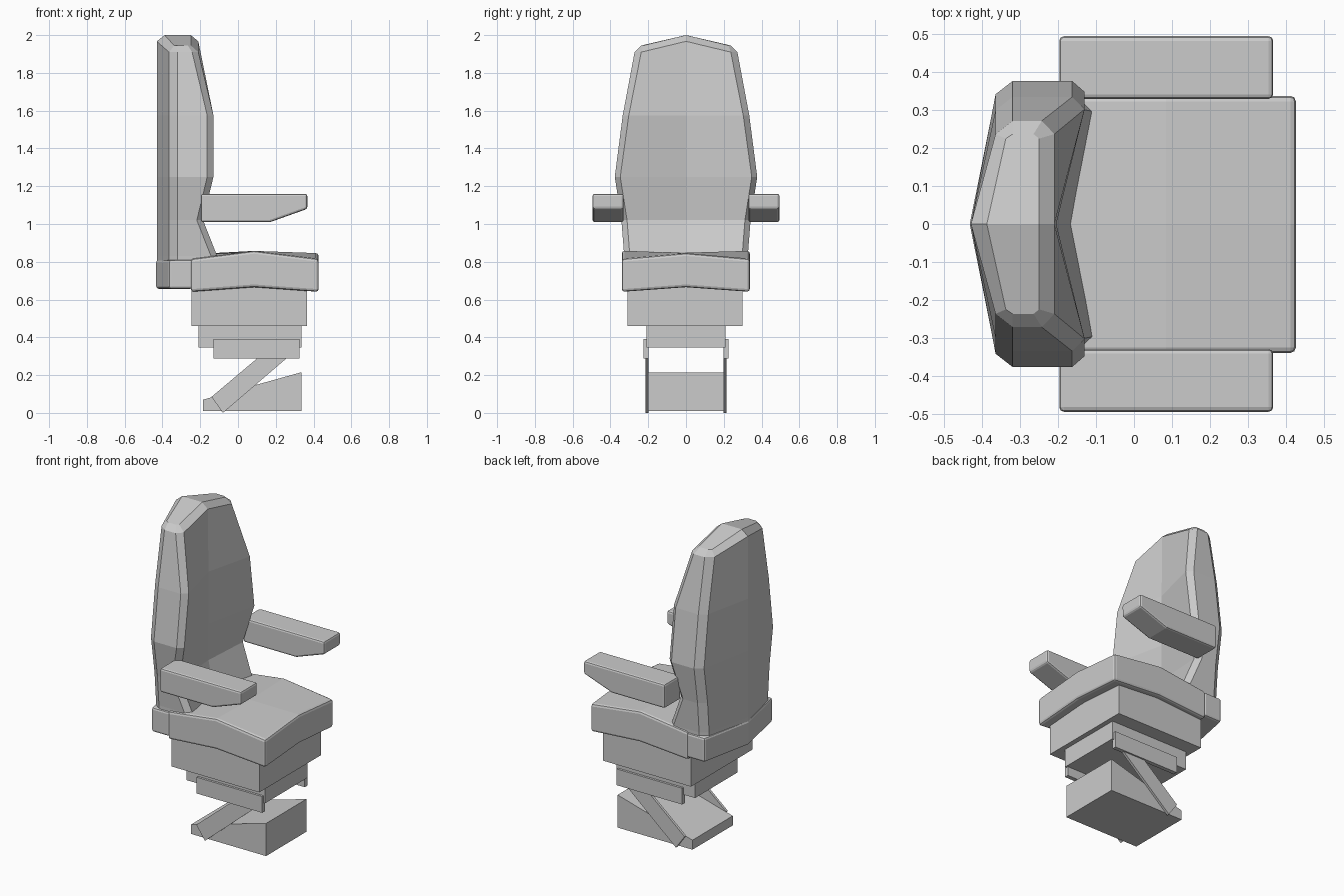
import bpy, bmesh
from math import radians

if "Cube" in bpy.data.objects:
    bpy.data.objects.remove(bpy.data.objects["Cube"])


def make(name, verts, faces, bevel=0.0, mirror=False):
    me = bpy.data.meshes.new(name)
    me.from_pydata(verts, [], faces)
    bm = bmesh.new()
    bm.from_mesh(me)
    bmesh.ops.recalc_face_normals(bm, faces=bm.faces)
    bm.to_mesh(me)
    bm.free()
    ob = bpy.data.objects.new(name, me)
    bpy.context.collection.objects.link(ob)
    if mirror:
        m = ob.modifiers.new("mirror", 'MIRROR')
        m.use_axis = (False, True, False)
        m.merge_threshold = 0.0005
    if bevel:
        b = ob.modifiers.new("bevel", 'BEVEL')
        b.width = bevel
        b.segments = 2
        b.limit_method = 'ANGLE'
        b.angle_limit = radians(35)
    return ob


def prism(name, outline, lo, hi, axis='Y', **kw):
    """Extrude an outline: XZ points along Y, or XY points along Z."""
    n = len(outline)
    if axis == 'Y':
        verts = [(a, t, b) for t in (lo, hi) for a, b in outline]
    else:
        verts = [(a, b, t) for t in (lo, hi) for a, b in outline]
    faces = [tuple(range(n)), tuple(range(n, 2 * n))]
    faces += [(i, (i + 1) % n, n + (i + 1) % n, n + i) for i in range(n)]
    return make(name, verts, faces, **kw)


def box(name, x0, x1, y0, y1, z0, z1, **kw):
    return prism(name, [(x0, z0), (x1, z0), (x1, z1), (x0, z1)], y0, y1, **kw)


# Floor wedge and suspension
prism("base_wedge", [(-0.185, 0.01), (0.335, 0.01), (0.335, 0.215), (-0.185, 0.07)], -0.2, 0.2)
prism("suspension_arm", [(-0.08, 0.0), (0.27, 0.3), (0.115, 0.3), (-0.14, 0.085)],
      0.198, 0.214, mirror=True)
box("slide_rail", -0.13, 0.325, 0.198, 0.224, 0.288, 0.39, mirror=True)
box("slide_block", -0.21, 0.335, -0.21, 0.21, 0.345, 0.46)
box("seat_pedestal", -0.245, 0.365, -0.31, 0.3, 0.46, 0.68)

# Cushion: 3 x 3 saddle-shaped grid, top and bottom
xs, ys = (-0.25, 0.085, 0.427), (-0.34, 0.0, 0.338)
top = ((0.815, 0.84, 0.815), (0.858, 0.848, 0.858), (0.815, 0.846, 0.815))
low = ((0.64, 0.665, 0.64), (0.665, 0.675, 0.665), (0.64, 0.665, 0.64))
verts = [(xs[i], ys[j], h[i][j]) for h in (low, top) for i in range(3) for j in range(3)]
faces = [tuple(k + o for k in (q, q + 1, q + 4, q + 3)) for o in (0, 9) for q in (0, 1, 3, 4)]
rim = (0, 1, 2, 5, 8, 7, 6, 3)
faces += [(a, b, b + 9, a + 9) for a, b in zip(rim, rim[1:] + rim[:1])]
make("seat_cushion", verts, faces, bevel=0.015)

# Rear band wrapping round the foot of the backrest
prism("rear_band", [(-0.433, 0), (-0.365, -0.338), (-0.24, -0.338), (-0.24, 0.338), (-0.365, 0.338)],
      0.657, 0.81, axis='Z', bevel=0.013)

# Backrest: half cross-sections lofted upward, then mirrored
# columns: z side, z centre, rear x, half width, side front x, front corner y, centre front x
rows = [
    (0.72, 0.72, -0.43, 0.325, -0.10, 0.295, -0.165),
    (0.83, 0.83, -0.43, 0.327, -0.11, 0.297, -0.165),
    (1.02, 1.02, -0.43, 0.342, -0.185, 0.312, -0.205),
    (1.25, 1.25, -0.43, 0.377, -0.13, 0.348, -0.205),
    (1.575, 1.575, -0.43, 0.335, -0.13, 0.303, -0.205),
    (1.91, 1.967, -0.43, 0.272, -0.21, 0.237, -0.21),
    (1.945, 2.0, -0.388, 0.237, -0.25, 0.225, -0.25),
]
verts, faces = [], []
for r, (z, zc, xr, w, xf, yf, xc) in enumerate(rows):
    tip = r == len(rows) - 1
    rear_y = w - (0.012 if tip else 0.035)
    verts += [(xr, 0, zc), (-0.338 if tip else -0.365, rear_y, z), (-0.32, w, z),
              (-0.265 if tip else xf - 0.033, w, z), (xf, yf, z), (xc, 0, zc)]
    if r:
        a, b = 6 * r - 6, 6 * r
        faces += [(a + k, a + k + 1, b + k + 1, b + k) for k in range(5)]
t = 6 * len(rows) - 6
faces += [tuple(range(t, t + 6)), tuple(range(6))]
make("backrest", verts, faces, mirror=True)

# Armrests
prism("armrest", [(-0.197, 1.01), (0.17, 1.01), (0.367, 1.08), (0.367, 1.16), (-0.197, 1.16)],
      0.33, 0.495, bevel=0.012, mirror=True)
